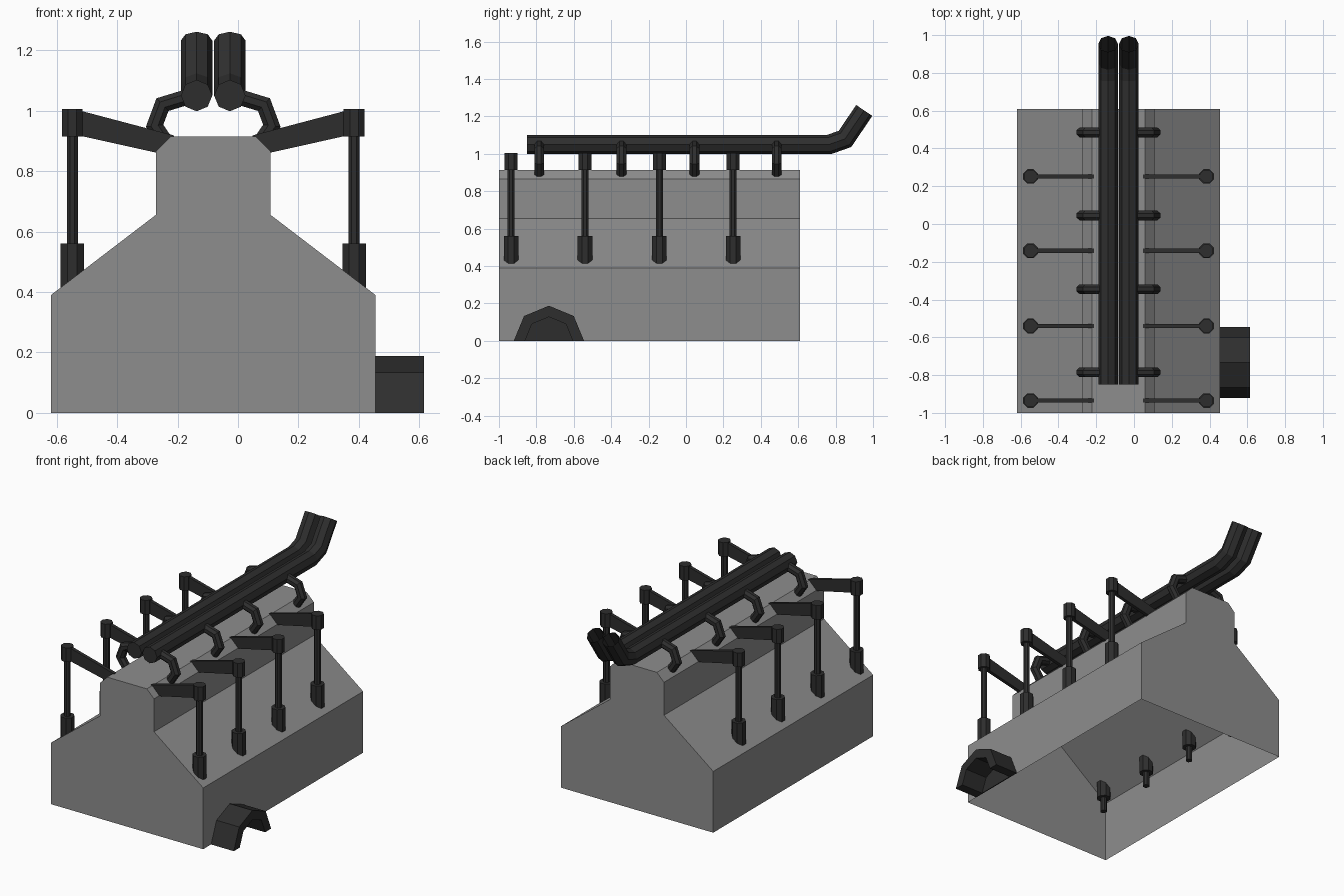
import bpy, bmesh, math
from mathutils import Vector

if "Cube" in bpy.data.objects:
    bpy.data.objects.remove(bpy.data.objects["Cube"])

CX = -0.082  # centre line of the engine block


def material(name, value):
    m = bpy.data.materials.new(name)
    m.diffuse_color = (value, value, value, 1)
    m.use_nodes = True
    m.node_tree.nodes["Principled BSDF"].inputs["Base Color"].default_value = m.diffuse_color
    return m


GREY = material("cast_grey", 0.27)
DARK = material("dark_metal", 0.027)


def finish(bm, name, mat):
    bmesh.ops.recalc_face_normals(bm, faces=bm.faces)
    me = bpy.data.meshes.new(name)
    bm.to_mesh(me)
    bm.free()
    me.materials.append(mat)
    ob = bpy.data.objects.new(name, me)
    bpy.context.collection.objects.link(ob)
    return ob


def prism(name, profile, offset, mat, open_edge=None):
    """Extrude a closed 3D profile; open_edge leaves out one side wall."""
    bm = bmesh.new()
    a = [bm.verts.new(p) for p in profile]
    b = [bm.verts.new(Vector(p) + Vector(offset)) for p in profile]
    n = len(a)
    bm.faces.new(a)
    bm.faces.new(b[::-1])
    for i in range(n):
        if i != open_edge:
            j = (i + 1) % n
            bm.faces.new((a[i], b[i], b[j], a[j]))
    return finish(bm, name, mat)


def tube(name, path, radius, side, mat, turn=0.0, open_end=False):
    """Eight-sided tube along a planar path; side is the plane normal."""
    bm = bmesh.new()
    pts = [Vector(p) for p in path]
    side = Vector(side)
    rings = []
    for i, p in enumerate(pts):
        t0 = (p - pts[i - 1]).normalized() if i else (pts[1] - p).normalized()
        t1 = (pts[i + 1] - p).normalized() if i < len(pts) - 1 else t0
        t = (t0 + t1).normalized()
        up = side.cross(t) / t.dot(t0)  # widened at mitres
        rings.append([bm.verts.new(p + radius * (side * math.cos(a) + up * math.sin(a)))
                      for a in (turn + k * math.pi / 4 for k in range(8))])
    for r, q in zip(rings, rings[1:]):
        for k in range(8):
            j = (k + 1) % 8
            bm.faces.new((r[k], r[j], q[j], q[k]))
    bm.faces.new(rings[0])
    if not open_end:
        bm.faces.new(rings[-1])
    return finish(bm, name, mat)


# Engine block: hollow shell, open underneath
half = [(0.537, 0), (0.537, 0.39), (0.19, 0.655), (0.19, 0.865), (0.14, 0.915)]
outline = [(CX + x, -1, z) for x, z in half] + [(CX - x, -1, z) for x, z in reversed(half)]
prism("engine_block", outline, (0, 1.61, 0), GREY, open_edge=len(outline) - 1)

for s, label in ((1, "right"), (-1, "left")):
    # Long exhaust pipe with upturned open tail
    x = CX + s * 0.055
    tube(f"exhaust_pipe_{label}",
         [(x, -0.85, 1.05), (x, 0.765, 1.05), (x, 0.85, 1.08), (x, 0.953, 1.232)],
         0.052, (1, 0, 0), DARK, open_end=True)

    # Short header pipes curving into the block
    for i, y in enumerate((-0.785, -0.345, 0.045, 0.485)):
        path = [(0.07, 1.05), (0.168, 1.02), (0.194, 0.95), (0.15, 0.885)]
        tube(f"header_pipe_{label}_{i + 1}", [(CX + s * px, y, pz) for px, pz in path],
             0.028, (0, 1, 0), DARK, math.pi / 8)

    # Rocker arms with push rods
    for i, y in enumerate((-0.935, -0.54, -0.142, 0.252)):
        arm = [(0.13, 0.918), (0.44, 1.0), (0.44, 0.917), (0.13, 0.848)]
        prism(f"rocker_arm_{label}_{i + 1}",
              [(CX + s * px, y - 0.011, pz) for px, pz in arm], (0, 0.022, 0), DARK)
        x = CX + s * 0.466
        for part, z0, z1, r in (("rocker_head", 0.915, 1.005, 0.037),
                                ("push_rod", 0.28, 0.93, 0.02),
                                ("rod_socket", 0.37, 0.56, 0.042)):
            tube(f"{part}_{label}_{i + 1}", [(x, y, z0), (x, y, z1)], r,
                 (1, 0, 0), DARK, math.pi / 8)

# Arched housing on the right wall, with its backing plate
def arc(r, x):
    return [(x, -0.733 + r * math.cos(k * math.pi / 4), r * math.sin(k * math.pi / 4))
            for k in range(5)]


bm = bmesh.new()
loops = [[bm.verts.new(p) for p in arc(r, x)]
         for r, x in ((0.188, 0.455), (0.188, 0.615), (0.128, 0.615), (0.128, 0.455))]
for k in range(4):
    for a in range(4):
        p, q = loops[a], loops[(a + 1) % 4]
        bm.faces.new((p[k], p[k + 1], q[k + 1], q[k]))
for end in (0, 4):
    bm.faces.new([lp[end] for lp in loops])
finish(bm, "side_arch", DARK)
prism("arch_backing", arc(0.13, 0.455), (0.006, 0, 0), DARK)
